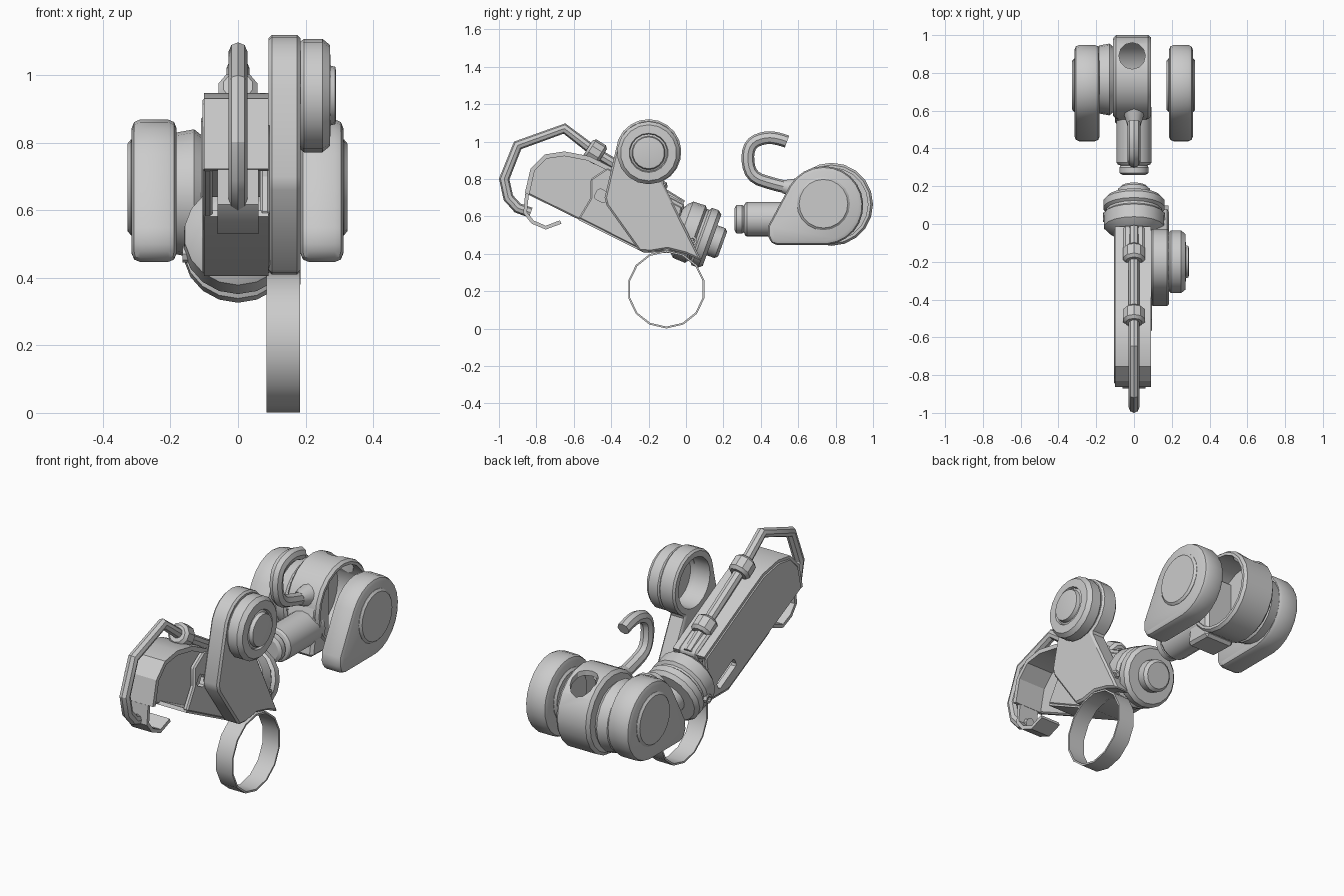
import bpy, bmesh, math
from mathutils import Vector

if "Cube" in bpy.data.objects:
    bpy.data.objects.remove(bpy.data.objects["Cube"])


def finish(name, bm, bevel=0.0, segs=2):
    bmesh.ops.recalc_face_normals(bm, faces=bm.faces)
    me = bpy.data.meshes.new(name)
    bm.to_mesh(me)
    bm.free()
    ob = bpy.data.objects.new(name, me)
    bpy.context.collection.objects.link(ob)
    if bevel:
        m = ob.modifiers.new("Bevel", "BEVEL")
        m.width, m.segments, m.angle_limit = bevel, segs, math.radians(40)
        apply(ob, m)
    smooth(ob)
    return ob


def select(ob):
    bpy.ops.object.select_all(action='DESELECT')
    ob.select_set(True)
    bpy.context.view_layer.objects.active = ob


def apply(ob, m):
    select(ob)
    bpy.ops.object.modifier_apply(modifier=m.name)


def smooth(ob):
    select(ob)
    bpy.ops.object.shade_smooth_by_angle(angle=math.radians(30))


def prism(name, pts, x0, x1, bevel=0.0, segs=2):
    """Extrude a (y, z) outline along x."""
    bm = bmesh.new()
    f = bm.faces.new([bm.verts.new((x0, y, z)) for y, z in pts])
    ext = bmesh.ops.extrude_face_region(bm, geom=[f])
    vs = [v for v in ext["geom"] if isinstance(v, bmesh.types.BMVert)]
    bmesh.ops.translate(bm, verts=vs, vec=(x1 - x0, 0, 0))
    if not any(len(g.verts) == len(pts) and g.calc_center_median().x == x0 for g in bm.faces):
        pass
    return finish(name, bm, bevel, segs)


def sheet(name, path, x0, x1, thick):
    """Thin strip that follows a (y, z) path."""
    bm = bmesh.new()
    rows = [[bm.verts.new((x, y, z)) for x in (x0, x1)] for y, z in path]
    for a, b in zip(rows, rows[1:]):
        bm.faces.new((a[0], a[1], b[1], b[0]))
    ob = finish(name, bm)
    m = ob.modifiers.new("Solid", "SOLIDIFY")
    m.thickness, m.offset = thick, 0
    apply(ob, m)
    smooth(ob)
    return ob


def lathe(name, prof, origin, axis=(1, 0, 0), seg=20, closed=False):
    """Revolve (distance, radius) points about an axis; closed makes a tube."""
    bm = bmesh.new()
    ax = Vector(axis).normalized()
    u = ax.cross(Vector((0, 1, 0) if abs(ax.x) > 0.9 else (1, 0, 0))).normalized()
    w = ax.cross(u)
    rings = []
    for t, r in prof:
        rings.append([bm.verts.new(Vector(origin) + ax * t + r * (
            u * math.cos(2 * math.pi * i / seg) + w * math.sin(2 * math.pi * i / seg)))
            for i in range(seg)])
    pairs = list(zip(rings, rings[1:]))
    if closed:
        pairs.append((rings[-1], rings[0]))
    else:
        bm.faces.new(rings[0])
        bm.faces.new(rings[-1])
    for a, b in pairs:
        for i in range(seg):
            j = (i + 1) % seg
            bm.faces.new((a[i], a[j], b[j], b[i]))
    return finish(name, bm)


def tube(name, pts, radius, kind='POLY', res=2):
    cu = bpy.data.curves.new(name, 'CURVE')
    cu.dimensions = '3D'
    cu.bevel_depth, cu.bevel_resolution, cu.use_fill_caps = radius, res, True
    sp = cu.splines.new(kind)
    sp.points.add(len(pts) - 1)
    for p, (y, z) in zip(sp.points, pts):
        p.co = (0, y, z, 1)
    if kind == 'NURBS':
        sp.use_endpoint_u, sp.order_u, sp.resolution_u = True, 3, 3
    ob = bpy.data.objects.new(name, cu)
    bpy.context.collection.objects.link(ob)
    select(ob)
    bpy.ops.object.convert(target='MESH')
    smooth(bpy.context.object)


def cut(ob, cutter):
    m = ob.modifiers.new("Cut", "BOOLEAN")
    m.operation, m.object, m.solver = 'DIFFERENCE', cutter, 'EXACT'
    cutter.hide_render = True
    apply(ob, m)
    bpy.data.objects.remove(cutter)
    smooth(ob)


def arc(cy, cz, r, a0, a1, n):
    return [(cy + r * math.cos(math.radians(a0 + (a1 - a0) * i / n)),
             cz + r * math.sin(math.radians(a0 + (a1 - a0) * i / n))) for i in range(n + 1)]


def slanted(y, z, length, h):
    """Rounded slot outline along the forearm direction."""
    c, s = math.cos(math.radians(-28)), math.sin(math.radians(-28))
    return [(y + a * c - b * s, z + a * s + b * c) for a, b in
            ((-length, -h * .6), (-length + h * .4, -h), (length - h * .4, -h), (length, -h * .6),
             (length, h * .6), (length - h * .4, h), (-length + h * .4, h), (-length, h * .6))]


# forearm shell: full left wall, shorter right wall, roof, floor and front lip
roof = [(-0.85, 0.72), (-0.82, 0.85), (-0.75, 0.92), (-0.65, 0.935), (-0.52, 0.91), (-0.40, 0.85), (-0.02, 0.65)]
left_wall = prism("forearm_left_wall", [(-0.81, 0.70)] + roof + [(-0.06, 0.41), (-0.22, 0.41)],
                  -0.105, -0.075, 0.008, 1)
right_wall = prism("forearm_right_wall", [(-0.575, 0.59), (-0.51, 0.70), (-0.51, 0.80), (-0.42, 0.86),
                   (-0.02, 0.65), (-0.06, 0.41), (-0.22, 0.41)], 0.065, 0.095, 0.008, 1)
sheet("forearm_roof", roof, -0.10, 0.09, 0.025)
sheet("forearm_front_lip", [(-0.85, 0.72), (-0.86, 0.62), (-0.82, 0.57), (-0.75, 0.54), (-0.67, 0.57)],
      -0.06, 0.06, 0.02)
sheet("forearm_floor", [(-0.57, 0.59), (-0.22, 0.415), (-0.06, 0.415)], -0.10, 0.09, 0.02)
cut(left_wall, prism("slot_cutter", slanted(-0.20, 0.50, 0.085, 0.025), -0.2, -0.05))
cut(right_wall, prism("window_cutter", slanted(-0.45, 0.71, 0.035, 0.03), 0.05, 0.2))

# handle bar with two collars
tube("handle_bar", [(-0.02, 0.66), (-0.15, 0.74), (-0.48, 0.94), (-0.65, 1.07), (-0.90, 0.98),
                    (-0.972, 0.80), (-0.95, 0.70), (-0.90, 0.645), (-0.83, 0.62)], 0.028)
for y, z in ((-0.485, 0.945), (-0.16, 0.745)):
    lathe("handle_collar", [(-0.045, 0.045), (-0.03, 0.06), (0.03, 0.06), (0.045, 0.045)],
          (0, y, z), (0, 0.85, -0.53), 10)
prism("handle_rear_mount", slanted(-0.10, 0.67, 0.09, 0.045), -0.055, 0.055, 0.01, 1)

# wrist collar at the lower end of the forearm
axis = (0, math.cos(math.radians(-20)), math.sin(math.radians(-20)))
lathe("wrist_collar", [(-0.11, 0.11), (-0.09, 0.14), (-0.07, 0.16), (0.0, 0.163), (0.012, 0.148),
                       (0.025, 0.148), (0.037, 0.163), (0.075, 0.163), (0.095, 0.145), (0.095, 0.085),
                       (0.14, 0.085), (0.155, 0.07)], (0, 0.05, 0.505), axis, 18)
for s in (-1, 1):
    lathe("collar_screw", [(0, 0.025), (0.02, 0.025), (0.02, 0.014), (0.01, 0.012)],
          (s * 0.145, 0.035, 0.47), (s, 0, 0), 8)

# side link with round head, open hoop and wheel
link = prism("side_link", arc(-0.2, 0.945, 0.175, -65, 175, 14) + [(-0.435, 0.70), (-0.425, 0.66),
             (-0.25, 0.415), (-0.19, 0.41), (-0.10, 0.425), (0.0, 0.40), (0.085, 0.36)],
             0.09, 0.185, 0.01, 1)
cut(link, lathe("dish_cutter", [(0, 0.135), (0.3, 0.135)], (0.0, -0.2, 0.945), seg=20))
lathe("link_hoop", [(0.085, 0.209), (0.183, 0.209), (0.183, 0.199), (0.085, 0.199)],
      (0, -0.105, 0.21), seg=14, closed=True)
lathe("link_wheel", [(0.20, 0.125), (0.18, 0.135), (0.18, 0.155), (0.195, 0.168), (0.25, 0.168),
                     (0.272, 0.15), (0.274, 0.105), (0.262, 0.10), (0.268, 0.09), (0.288, 0.085),
                     (0.29, 0.075)], (0, -0.2, 0.94), seg=18)

# rear teardrop side pods with round caps
pod = arc(0.737, 0.658, 0.211, -85, 150, 16) + [(0.44, 0.55), (0.438, 0.50), (0.455, 0.455), (0.49, 0.447)]
for name, x0, x1 in (("left_pod", -0.315, -0.182), ("right_pod", 0.185, 0.312)):
    prism(name, pod, x0, x1, 0.025, 2)
    lathe(name + "_cap", [(x0 - 0.012, 0.13), (x0 - 0.002, 0.142), (x1 + 0.002, 0.142),
                          (x1 + 0.012, 0.13)], (0, 0.735, 0.668), seg=20)

# rear housing: drum open on the right, joined to the left pod by a neck
housing = lathe("rear_housing", [(0.075, 0.222), (0.09, 0.21), (0.09, 0.195), (-0.08, 0.195), (-0.08, 0.03),
                                 (-0.11, 0.03), (-0.11, 0.205), (-0.095, 0.222)],
                (0, 0.778, 0.665), seg=20, closed=True)
cut(housing, lathe("top_hole_cutter", [(0, 0.07), (0.4, 0.07)], (-0.01, 0.89, 0.7), (0, 0, 1), 12))
lathe("housing_neck", [(-0.20, 0.16), (-0.185, 0.18), (-0.13, 0.19), (-0.105, 0.17)],
      (0, 0.765, 0.65), seg=20)

# front barrel
lathe("front_barrel", [(0.26, 0.06), (0.27, 0.077), (0.30, 0.077), (0.31, 0.07), (0.315, 0.085),
                       (0.325, 0.093), (0.62, 0.093)], (0, 0, 0.585), (0, 1, 0), 16)
prism("barrel_block", [(0.52, 0.455), (0.68, 0.45), (0.68, 0.82), (0.60, 0.77), (0.56, 0.70)],
      -0.10, 0.08, 0.015, 1)

# hook with flared foot
tube("hook", [(0.62, 0.745), (0.54, 0.755), (0.46, 0.775), (0.35, 0.81), (0.325, 0.91), (0.345, 0.995),
              (0.43, 1.025), (0.50, 1.015), (0.54, 1.0)], 0.034, 'NURBS', 2)
lathe("hook_foot", [(-0.03, 0.035), (0.02, 0.05), (0.07, 0.065)], (0, 0.55, 0.755), (0, 1, -0.15), 12)
